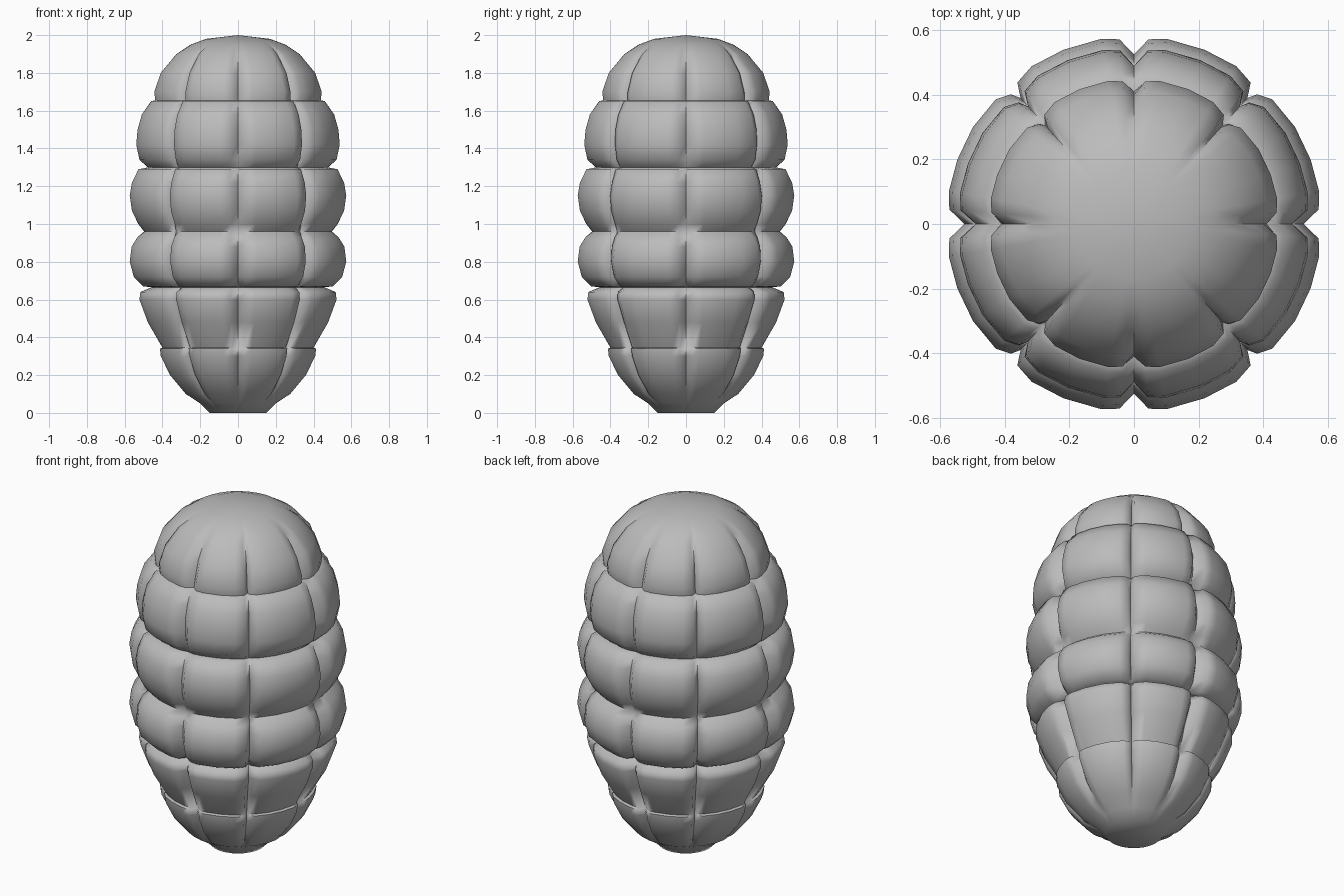
import bpy, bmesh, math

cube = bpy.data.objects.get("Cube")
if cube:
    bpy.data.objects.remove(cube, do_unlink=True)

# One flat grey for the whole casing
grey = bpy.data.materials.new("casing_grey")
grey.use_nodes = True
colour = (0.5, 0.5, 0.5, 1)
grey.diffuse_color = colour
grey.node_tree.nodes["Principled BSDF"].inputs["Base Color"].default_value = colour

# Height, pad radius and groove radius, from the base to the crown
LEVELS = [
    (0, .15, .15), (.05, .2, .2), (.1, .28, .26), (.2, .365, .33), (.3, .415, .37), (.34, .42, .38),
    (.345, .405, .38), (.48, .485, .42), (.6, .53, .47), (.64, .525, .47), (.665, .46, .45),
    (.67, .51, .45), (.72, .56, .49), (.8, .582, .51), (.88, .572, .51), (.93, .54, .5), (.96, .5, .49),
    (1, .535, .5), (1.07, .57, .52), (1.15, .582, .525), (1.22, .57, .51), (1.29, .535, .49),
    (1.3, .48, .47), (1.34, .53, .48), (1.42, .547, .49), (1.5, .54, .49), (1.58, .517, .47),
    (1.65, .465, .44), (1.655, .445, .41), (1.7, .45, .4), (1.8, .415, .37), (1.9, .33, .31),
    (1.95, .25, .25), (1.98, .17, .17),
]

# Angle across a quarter turn and share of the pad bulge there
PADS = [(0, 0), (4.5, .85), (10, 1), (20, 1), (31, 1), (42, .9), (46.5, .5), (48, 0),
        (50.5, .75), (57, 1), (68, 1), (80, 1), (85.5, .85)]


def around():
    """Mirror the quarter into a full turn, keeping the side grooves paired."""
    quarter = PADS + [(90, 0)]
    half = quarter + [(180 - a, w) for a, w in reversed(PADS)]
    return half[:-1] + [(a + 180, w) for a, w in half[:-1]]


def build_casing():
    bm = bmesh.new()
    rings = []
    for z, pad, groove in LEVELS:
        ring = []
        for angle, bulge in around():
            r = groove + (pad - groove) * bulge
            t = math.radians(angle)
            ring.append(bm.verts.new((r * math.cos(t), r * math.sin(t), z)))
        rings.append(ring)
    n = len(rings[0])
    for low, high in zip(rings, rings[1:]):
        for i in range(n):
            j = (i + 1) % n
            bm.faces.new((low[i], low[j], high[j], high[i]))
    # Flat base and gently domed crown
    bm.faces.new(list(reversed(rings[0])))
    tip = bm.verts.new((0, 0, 2))
    for i in range(n):
        bm.faces.new((rings[-1][i], rings[-1][(i + 1) % n], tip))
    mesh = bpy.data.meshes.new("segmented_casing")
    bm.to_mesh(mesh)
    bm.free()
    mesh.materials.append(grey)
    obj = bpy.data.objects.new("segmented_casing", mesh)
    bpy.context.collection.objects.link(obj)
    return obj


casing = build_casing()
bpy.ops.object.select_all(action="DESELECT")
casing.select_set(True)
bpy.context.view_layer.objects.active = casing
bpy.ops.object.shade_smooth_by_angle(angle=math.radians(65))
